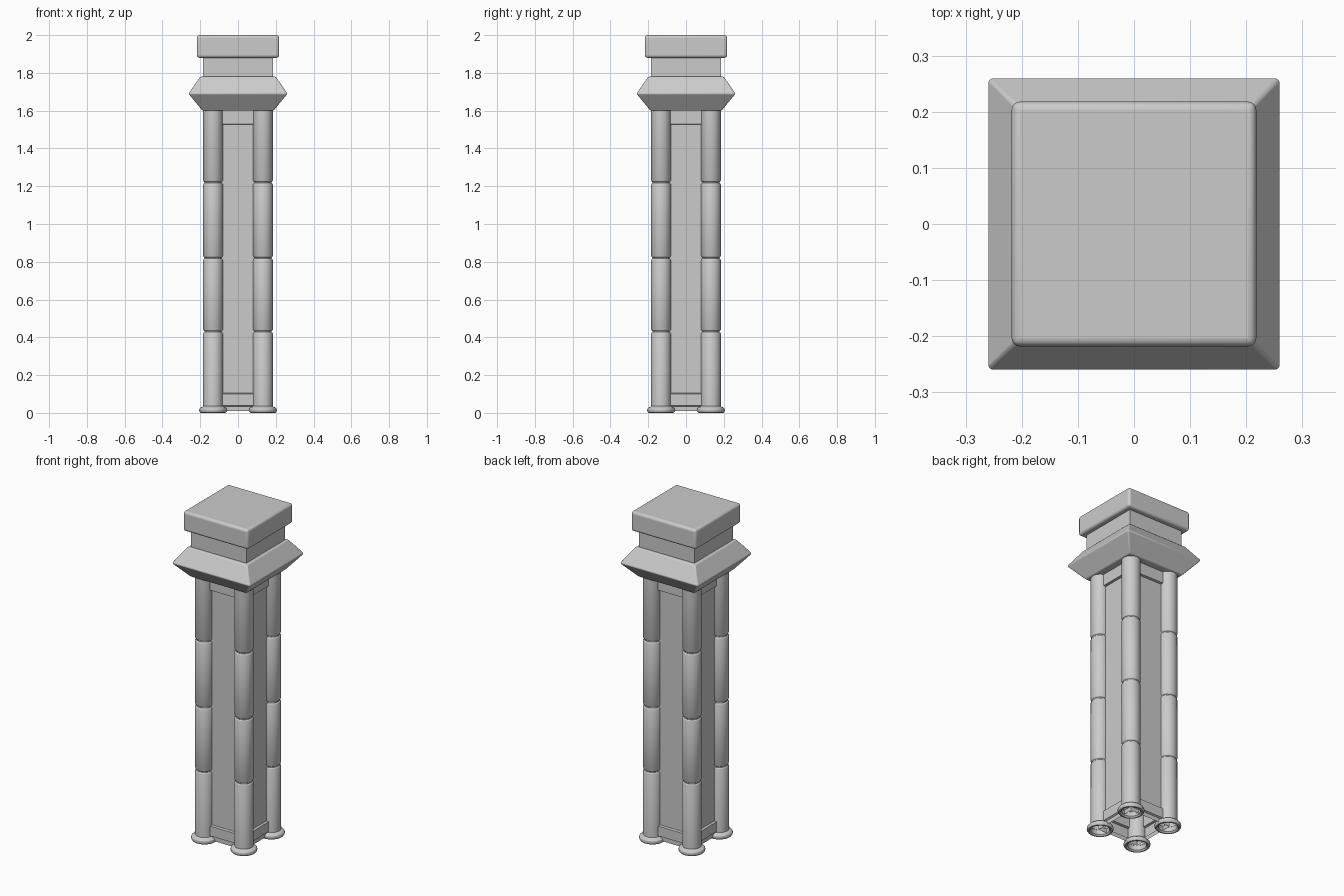
import bpy, bmesh
from math import cos, sin, pi, radians

if "Cube" in bpy.data.objects:
    bpy.data.objects.remove(bpy.data.objects["Cube"])


def loft(name, profile, sides, centre=(0, 0), cap_bottom=False, cap_top=False, bevel=0, segments=3):
    """Stack rings of (half-width or radius, z); four sides gives an axis-aligned square."""
    bm = bmesh.new()
    k, off = (2 ** 0.5, pi / 4) if sides == 4 else (1, 0)
    rings = [[bm.verts.new((centre[0] + r * k * cos(off + 2 * pi * i / sides),
                            centre[1] + r * k * sin(off + 2 * pi * i / sides), z))
              for i in range(sides)] for r, z in profile]
    for a, b in zip(rings, rings[1:]):
        for i in range(sides):
            j = (i + 1) % sides
            bm.faces.new((a[i], a[j], b[j], b[i]))
    if cap_bottom:
        bm.faces.new(rings[0][::-1])
    if cap_top:
        bm.faces.new(rings[-1])
    mesh = bpy.data.meshes.new(name)
    bm.to_mesh(mesh)
    bm.free()
    ob = bpy.data.objects.new(name, mesh)
    bpy.context.collection.objects.link(ob)
    if bevel:
        m = ob.modifiers.new("Bevel", "BEVEL")
        m.width, m.segments, m.limit_method = bevel, segments, 'ANGLE'
    bpy.ops.object.select_all(action='DESELECT')
    ob.select_set(True)
    bpy.context.view_layer.objects.active = ob
    bpy.ops.object.shade_smooth_by_angle(angle=radians(30))
    return ob


# Corner shafts with grooved joints, each on a rounded ring foot
R = 0.052
shaft = [(R, 0.02)]
for z in (0.43, 0.82, 1.22):
    shaft += [(R, z - 0.010), (R - 0.002, z - 0.006), (R - 0.006, z - 0.003),
              (R - 0.006, z + 0.003), (R - 0.002, z + 0.006), (R, z + 0.010)]
shaft.append((R, 1.61))
foot = [(0.050, 0.03), (0.052, 0.008), (0.060, 0), (0.068, 0.001), (0.073, 0.008),
        (0.074, 0.015), (0.072, 0.023), (0.066, 0.029), (0.058, 0.031), (0.051, 0.036)]
for sx, side in ((-1, "left"), (1, "right")):
    for sy, end in ((-1, "front"), (1, "back")):
        c = (sx * 0.132, sy * 0.132)
        loft(f"{end}_{side}_shaft", shaft, 32, c)
        loft(f"{end}_{side}_foot", foot, 32, c)

# Hollow square core: raised bands at both ends, recessed panel between
loft("core", [(0.138, 0.01), (0.138, 0.035), (0.148, 0.04), (0.148, 0.10), (0.136, 0.104),
              (0.136, 1.526), (0.148, 1.53), (0.148, 1.60)], 4)

# Capital, neck and cap
loft("capital", [(0.188, 1.60), (0.262, 1.69), (0.20, 1.78)], 4,
     cap_bottom=True, cap_top=True, bevel=0.006)
loft("neck", [(0.185, 1.775), (0.185, 1.885)], 4)
loft("cap", [(0.218, 1.88), (0.218, 2.0)], 4, cap_bottom=True, cap_top=True, bevel=0.015, segments=4)
